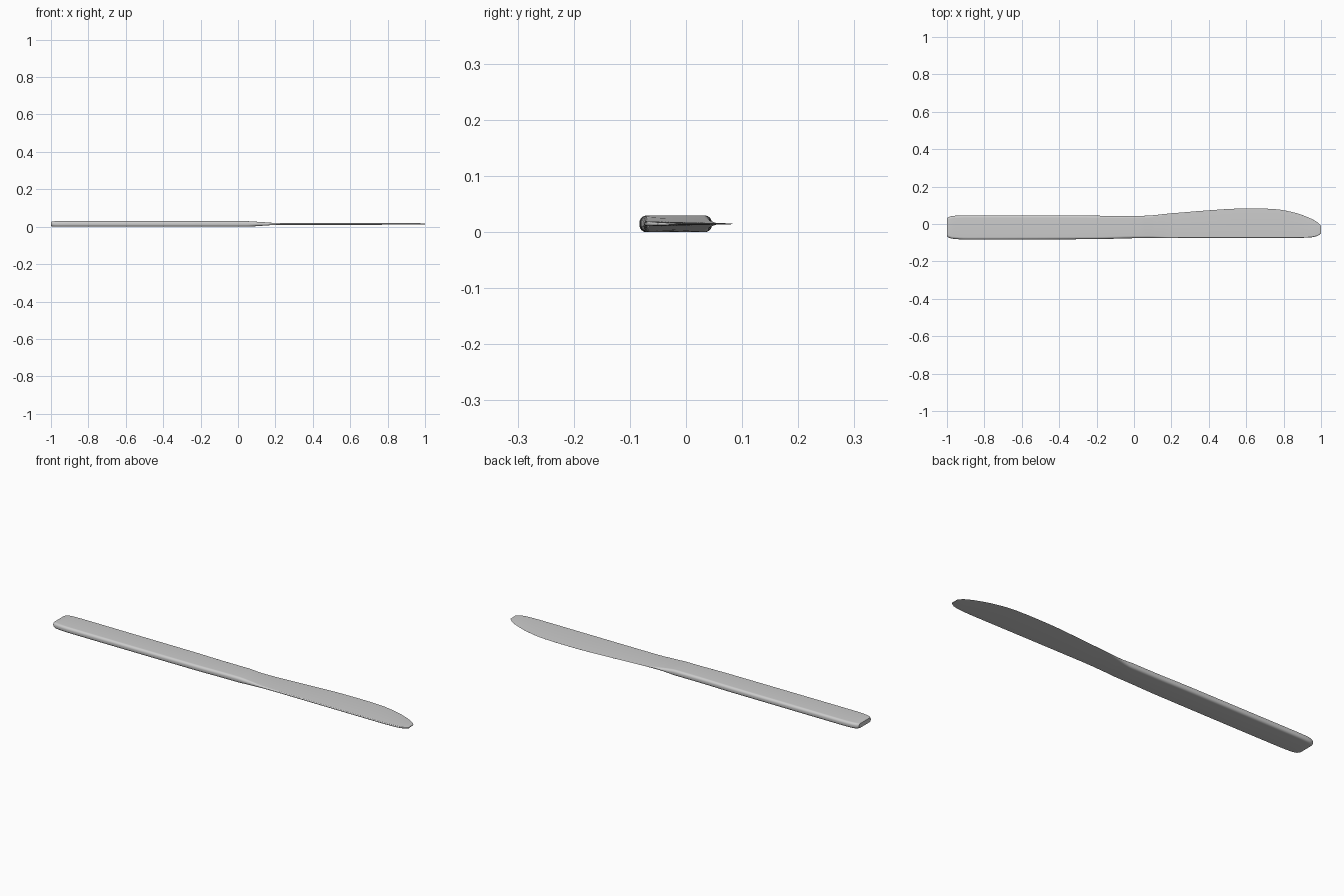
import bpy, bmesh, math

cube = bpy.data.objects.get("Cube")
if cube:
    bpy.data.objects.remove(cube)

steel = bpy.data.materials.new("brushed_steel")
steel.use_nodes = True
colour = (0.6, 0.6, 0.6, 1)
steel.diffuse_color = colour
steel.node_tree.nodes["Principled BSDF"].inputs["Base Color"].default_value = colour

MID = 0.0148  # height of the flat centre plane
SIDES = 40

# Outline and thickness keys along the length: (x, value)
EDGE = [(-1, .03), (-.99, .038), (-.96, .044), (-.9, .046), (-.3, .046), (-.1, .043),
        (.05, .044), (.2, .057), (.4, .073), (.55, .082), (.65, .083), (.75, .08),
        (.85, .063), (.93, .036), (.98, .01), (1, -.01)]
SPINE = [(-1, -.066), (-.99, -.074), (-.96, -.08), (-.9, -.083), (-.2, -.081), (0, -.076), (.3, -.075),
         (.85, -.075), (.94, -.072), (.98, -.064), (1, -.05)]
HALF = [(-1, .011), (-.99, .0138), (-.97, .0148), (.04, .0148), (.12, .0105),
        (.2, .0055), (.3, .0045), (.96, .0042), (1, .0025)]


def sample(keys, x):
    """Monotone-friendly cubic interpolation through the keys."""
    i = 0
    while i < len(keys) - 2 and x > keys[i + 1][0]:
        i += 1
    (x0, a), (x1, b) = keys[i], keys[i + 1]

    def slope(j):
        if j == 0 or j == len(keys) - 1:
            k = min(j, len(keys) - 2)
            return (keys[k + 1][1] - keys[k][1]) / (keys[k + 1][0] - keys[k][0])
        s = [(keys[k + 1][1] - keys[k][1]) / (keys[k + 1][0] - keys[k][0]) for k in (j - 1, j)]
        return 0 if s[0] * s[1] <= 0 else 2 * s[0] * s[1] / (s[0] + s[1])

    h = x1 - x0
    t = (x - x0) / h
    return ((2 * t**3 - 3 * t**2 + 1) * a + (t**3 - 2 * t**2 + t) * h * slope(i)
            + (3 * t**2 - 2 * t**3) * b + (t**3 - t**2) * h * slope(i + 1))


def section(x):
    """Rounded bar at the handle, blending to a wedge along the blade."""
    lo, hi, half = sample(SPINE, x), sample(EDGE, x), sample(HALF, x)
    blade = max(0, min(1, (x - .04) / .18))
    corner = min(half, .0125)
    points = []
    per = SIDES // 4
    for q, (sy, sz) in enumerate([(1, 1), (-1, 1), (-1, -1), (1, -1)]):
        for k in range(per):
            a = (q + k / (per - 1)) * math.pi / 2
            cy = hi - corner if sy > 0 else lo + corner
            y = cy + corner * math.cos(a)
            z = sz * (half - corner) + corner * math.sin(a)
            # thin the section toward the cutting edge
            u = (y - lo) / (hi - lo)
            z *= 1 - blade * .85 * u**2
            points.append((x, y, MID + z))
    return points


# Stations: dense near both rounded ends and at the neck
stations = sorted({round(-math.cos(math.pi * i / 60), 4) for i in range(61)}
                  | {round(.02 + .02 * i, 4) for i in range(15)})

bm = bmesh.new()
rings = [[bm.verts.new(p) for p in section(x)] for x in stations]
for a, b in zip(rings, rings[1:]):
    for i in range(len(a)):
        j = (i + 1) % len(a)
        bm.faces.new((a[i], a[j], b[j], b[i]))
bm.faces.new(rings[0])
bm.faces.new(rings[-1])
bmesh.ops.remove_doubles(bm, verts=bm.verts, dist=1e-5)
bmesh.ops.recalc_face_normals(bm, faces=bm.faces)

mesh = bpy.data.meshes.new("table_knife")
bm.to_mesh(mesh)
bm.free()
mesh.materials.append(steel)
knife = bpy.data.objects.new("table_knife", mesh)
bpy.context.collection.objects.link(knife)
bpy.context.view_layer.objects.active = knife
knife.select_set(True)
bpy.ops.object.shade_smooth_by_angle(angle=math.radians(40))
